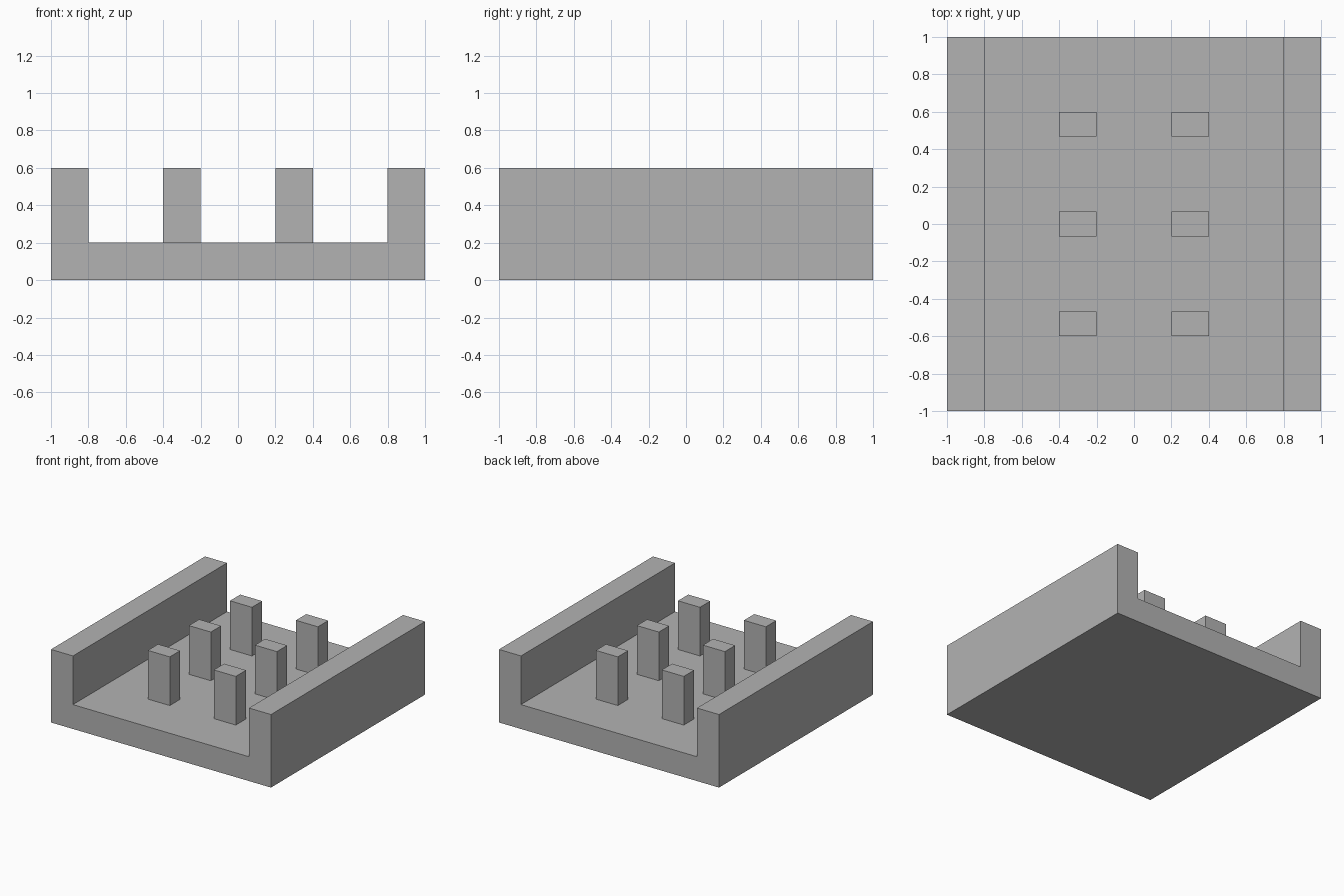
import bpy
import bmesh

cube = bpy.data.objects.get("Cube")
if cube:
    bpy.data.objects.remove(cube, do_unlink=True)

# Single grey material
grey = bpy.data.materials.new("plain_grey")
grey.use_nodes = True
colour = (0.45, 0.45, 0.45, 1)
grey.diffuse_color = colour
grey.node_tree.nodes["Principled BSDF"].inputs["Base Color"].default_value = colour


def add_object(name, bm):
    bmesh.ops.recalc_face_normals(bm, faces=bm.faces)
    mesh = bpy.data.meshes.new(name)
    bm.to_mesh(mesh)
    bm.free()
    mesh.materials.append(grey)
    obj = bpy.data.objects.new(name, mesh)
    bpy.context.collection.objects.link(obj)
    return obj


def add_box(name, centre, size):
    bm = bmesh.new()
    bmesh.ops.create_cube(bm, size=1)
    bmesh.ops.scale(bm, vec=size, verts=bm.verts)
    bmesh.ops.translate(bm, vec=centre, verts=bm.verts)
    return add_object(name, bm)


WALL = 0.2      # thickness of floor and side walls
HEIGHT = 0.6    # overall height

# Channel: floor and two side walls as one extruded U profile
half = [(1, 0), (1, HEIGHT), (1 - WALL, HEIGHT), (1 - WALL, WALL)]
profile = half + [(-x, z) for x, z in reversed(half)]
bm = bmesh.new()
face = bm.faces.new([bm.verts.new((x, -1, z)) for x, z in profile])
extruded = bmesh.ops.extrude_face_region(bm, geom=[face], use_keep_orig=True)
moved = [v for v in extruded["geom"] if isinstance(v, bmesh.types.BMVert)]
bmesh.ops.translate(bm, vec=(0, 2, 0), verts=moved)
add_object("channel_base", bm)

# Two rows of three pillars standing on the floor
pillar_size = (0.2, 0.1333, HEIGHT - WALL)
for side, x in (("right", -0.3), ("left", 0.3)):
    for place, y in (("front", -0.5333), ("middle", 0), ("back", 0.5333)):
        add_box(f"{place}_{side}_pillar", (x, y, (HEIGHT + WALL) / 2), pillar_size)
